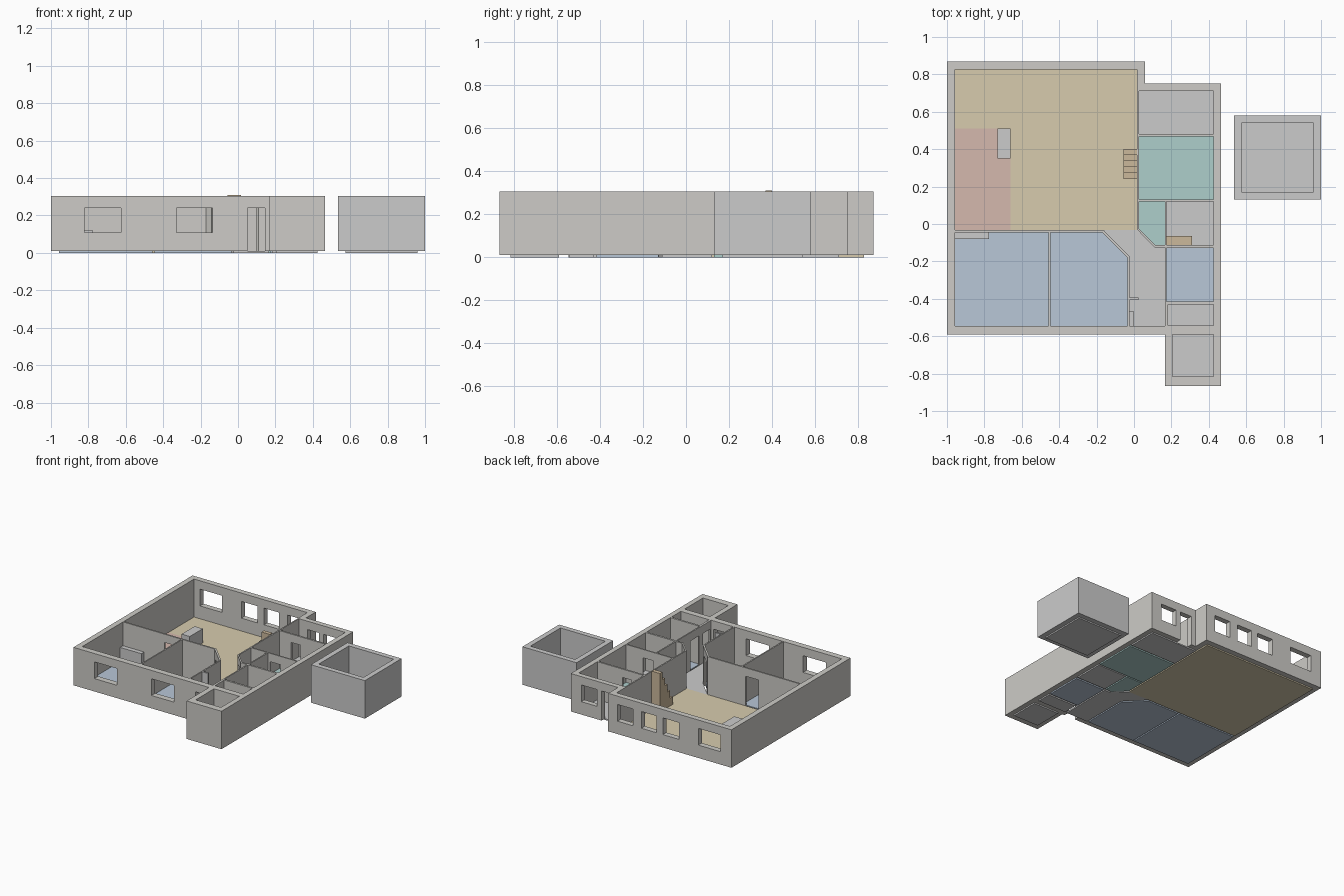
import bpy, bmesh

if "Cube" in bpy.data.objects:
    bpy.data.objects.remove(bpy.data.objects["Cube"])

Z0, Z1 = 0.01, 0.305          # wall base and top
SILL, HEAD = 0.11, 0.24       # window sill and opening head


def material(name, rgb):
    m = bpy.data.materials.new(name)
    m.diffuse_color = (*rgb, 1)
    m.use_nodes = True
    m.node_tree.nodes["Principled BSDF"].inputs["Base Color"].default_value = m.diffuse_color
    return m


TAN = material("tan_floor", (0.68, 0.60, 0.42))
RED = material("red_floor", (0.66, 0.48, 0.42))
BLUE = material("blue_floor", (0.48, 0.57, 0.68))
TEAL = material("teal_floor", (0.42, 0.62, 0.60))
BROWN = material("brown_wood", (0.60, 0.48, 0.33))
STONE = material("outer_stone", (0.61, 0.60, 0.57))


def rect(x0, x1, y0, y1):
    return [(x0, y0), (x1, y0), (x1, y1), (x0, y1)]


def diagonal(cx, cy, half=0.05, depth=0.02):
    """Rectangle lying along a wall running at 45 degrees."""
    s = 0.7071
    return [(cx + s * (u + v), cy + s * (v - u))
            for u, v in ((-half, -depth), (half, -depth), (half, depth), (-half, depth))]


def prism(name, pts, z0, z1, mat=None):
    bm = bmesh.new()
    face = bm.faces.new([bm.verts.new((x, y, z0)) for x, y in pts])
    ext = bmesh.ops.extrude_face_region(bm, geom=[face])
    verts = [v for v in ext["geom"] if isinstance(v, bmesh.types.BMVert)]
    bmesh.ops.translate(bm, vec=(0, 0, z1 - z0), verts=verts)
    bmesh.ops.recalc_face_normals(bm, faces=bm.faces[:])
    me = bpy.data.meshes.new(name)
    bm.to_mesh(me)
    bm.free()
    ob = bpy.data.objects.new(name, me)
    bpy.context.collection.objects.link(ob)
    if mat:
        me.materials.append(mat)
    return ob


def carve(body, pts, z0, z1):
    cutter = prism("cutter", pts, z0, z1)
    cutter.hide_render = True
    mod = body.modifiers.new("carve", "BOOLEAN")
    mod.operation, mod.solver, mod.object = "DIFFERENCE", "EXACT", cutter
    bpy.context.view_layer.objects.active = body
    bpy.ops.object.modifier_apply(modifier=mod.name)
    bpy.data.objects.remove(cutter, do_unlink=True)


# Rooms: each one hollows the house block and gets a floor slab
rooms = {
    "living_room": (rect(-0.957, 0.017, -0.033, 0.827), TAN),
    "left_bedroom": (rect(-0.957, -0.457, -0.545, -0.045), BLUE),
    "middle_bedroom": ([(-0.447, -0.545), (-0.035, -0.545), (-0.035, -0.18),
                        (-0.17, -0.045), (-0.447, -0.045)], BLUE),
    "hall": ([(-0.025, -0.545), (0.165, -0.545), (0.165, -0.125), (0.11, -0.125),
              (0.017, -0.03), (-0.165, -0.03), (-0.025, -0.172)], None),
    "utility_room": (rect(0.027, 0.425, 0.482, 0.71), None),
    "bathroom": (rect(0.027, 0.425, 0.13, 0.468), TEAL),
    "washroom": ([(0.027, 0.12), (0.027, -0.025), (0.113, -0.112),
                  (0.165, -0.112), (0.165, 0.12)], TEAL),
    "dressing_room": (rect(0.175, 0.425, -0.112, 0.12), None),
    "right_bedroom": (rect(0.175, 0.425, -0.415, -0.127), BLUE),
    "store_room": (rect(0.182, 0.425, -0.543, -0.43), None),
    "front_store": (rect(0.207, 0.425, -0.815, -0.59), None),
}

# House block carved into outer walls and partitions
house = prism("house_walls", [(-1, -0.592), (0.165, -0.592), (0.165, -0.867), (0.465, -0.867),
                              (0.465, 0.75), (0.06, 0.75), (0.06, 0.87), (-1, 0.87)],
              Z0, Z1, STONE)
for name, (pts, mat) in rooms.items():
    carve(house, pts, -0.1, 0.5)
    prism(name + "_floor", pts, 0, Z0, mat)

# Windows in the front and back walls
for x0, x1 in ((-0.82, -0.625), (-0.33, -0.135)):
    carve(house, rect(x0, x1, -0.65, -0.53), SILL, HEAD)
for x0, x1 in ((-0.905, -0.715), (-0.55, -0.41), (-0.355, -0.225), (-0.155, -0.02)):
    carve(house, rect(x0, x1, 0.8, 0.9), SILL, HEAD)
carve(house, rect(0.24, 0.375, 0.69, 0.8), SILL, HEAD)

# Door openings
doors = [
    rect(0.05, 0.145, -0.65, -0.53),      # front entrance
    rect(0.10, 0.20, 0.69, 0.8),          # back entrance
    rect(-0.60, -0.49, -0.055, -0.022),   # left bedroom
    rect(0.155, 0.185, -0.395, -0.29),    # right bedroom
    rect(0.155, 0.192, -0.53, -0.445),    # store room
    rect(0.13, 0.21, 0.455, 0.495),       # utility to bathroom
    rect(0.19, 0.28, 0.11, 0.14),         # dressing room to bathroom
    diagonal(-0.101, -0.106),             # middle bedroom
    diagonal(0.066, -0.074),              # washroom
]
for pts in doors:
    carve(house, pts, -0.1, HEAD)

# Detached outbuilding
outbuilding = prism("outbuilding_walls", rect(0.535, 1, 0.13, 0.58), Z0, Z1)
inner = rect(0.575, 0.96, 0.17, 0.54)
carve(outbuilding, inner, -0.1, 0.5)
prism("outbuilding_floor", inner, 0, Z0)

# Kitchen floor patch and counter
prism("kitchen_floor", rect(-0.957, -0.66, -0.033, 0.51), 0.0, 0.0115, RED)
prism("kitchen_counter", rect(-0.73, -0.66, 0.35, 0.51), Z0, 0.12)

# Solid staircase climbing towards the back
n, y0, y1 = 5, 0.24, 0.40
outline = [(y0, Z0)]
for i in range(n):
    z = Z0 + 0.30 * (i + 1) / n
    outline += [(y0 + (y1 - y0) * i / n, z), (y0 + (y1 - y0) * (i + 1) / n, z)]
outline.append((y1, Z0))
stairs = prism("stairs", outline, -0.055, 0.015, BROWN)
for v in stairs.data.vertices:            # turn the side profile upright
    y, z, x = v.co
    v.co = (x, y, z)

# Fitted furniture and hall stub wall
prism("bedroom_shelf", rect(-0.957, -0.775, -0.08, -0.045), Z0, 0.12)
prism("dressing_bench", rect(0.175, 0.31, -0.112, -0.063), Z0, 0.12, BROWN)
prism("hall_stub_wall", rect(-0.025, 0.025, -0.405, -0.392), Z0, Z1)
prism("hall_cabinet", rect(-0.025, 0.0, -0.545, -0.468), Z0, 0.24)
